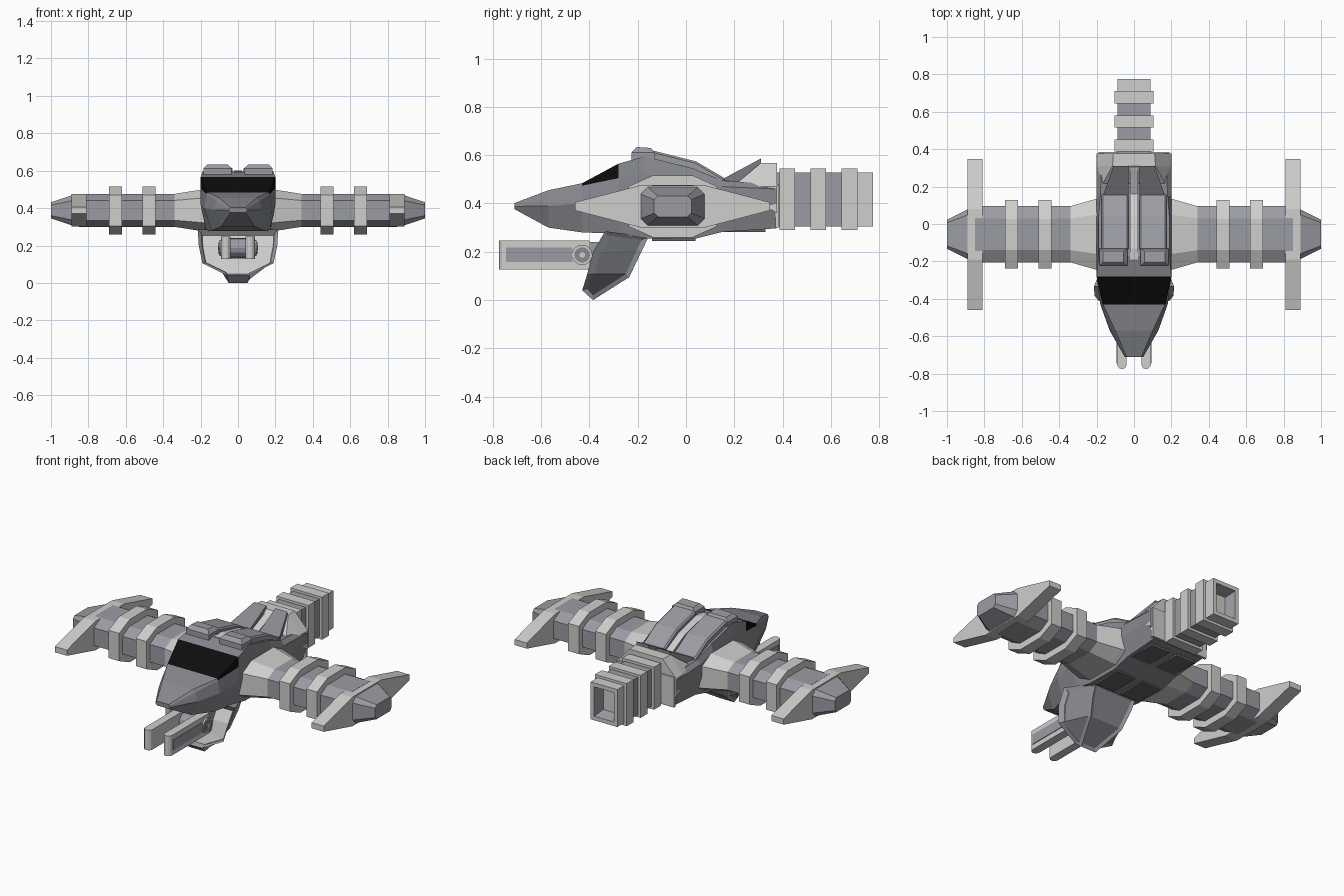
import bpy, bmesh, math
from mathutils import Vector

if "Cube" in bpy.data.objects:
    bpy.data.objects.remove(bpy.data.objects["Cube"])


def mat(name, r, g, b):
    m = bpy.data.materials.new(name)
    m.diffuse_color = (r, g, b, 1)
    m.use_nodes = True
    m.node_tree.nodes["Principled BSDF"].inputs["Base Color"].default_value = m.diffuse_color
    return m


LIGHT = mat("light grey", 0.62, 0.62, 0.61)
MID = mat("blue grey", 0.33, 0.335, 0.37)
HULL = mat("hull grey", 0.25, 0.255, 0.28)
DARK = mat("dark grey", 0.13, 0.13, 0.14)
BLACK = mat("window black", 0.004, 0.004, 0.004)


def finish(name, bm, mats, bevel=0):
    bmesh.ops.recalc_face_normals(bm, faces=bm.faces)
    me = bpy.data.meshes.new(name)
    bm.to_mesh(me)
    bm.free()
    for m in mats:
        me.materials.append(m)
    ob = bpy.data.objects.new(name, me)
    bpy.context.collection.objects.link(ob)
    if bevel:
        mod = ob.modifiers.new("bevel", 'BEVEL')
        mod.width, mod.segments = bevel, 1
    return ob


def loft_bm(rings, rule=lambda i, j: 0):
    bm = bmesh.new()
    vs = [[bm.verts.new(p) for p in r] for r in rings]
    n = len(rings[0])
    for i in range(len(rings) - 1):
        for j in range(n):
            k = (j + 1) % n
            f = bm.faces.new((vs[i][j], vs[i][k], vs[i + 1][k], vs[i + 1][j]))
            f.material_index = rule(i, j)
    bm.faces.new(vs[0])
    bm.faces.new(vs[-1])
    return bm


def loft(name, rings, mats, rule=lambda i, j: 0, bevel=0):
    return finish(name, loft_bm(rings, rule), mats, bevel)


def box(name, x, y, z, m, bevel=0):
    rings = [[(x[0], y[0], c), (x[1], y[0], c), (x[1], y[1], c), (x[0], y[1], c)] for c in z]
    return loft(name, rings, [m], bevel=bevel)


def side_profile(name, pts, x0, x1, m, bevel=0):
    return loft(name, [[(x, y, z) for y, z in pts] for x in (x0, x1)], [m], bevel=bevel)


# Main hull: stations of y, top, shoulder, middle and bottom (half width, z)
stations = [
    (-.71, .04, .402, .046, .396, .05, .388, .04, .376),
    (-.57, .10, .455, .115, .44, .13, .39, .09, .30),
    (-.43, .165, .484, .168, .474, .18, .40, .14, .28),
    (-.28, .20, .565, .20, .505, .20, .42, .17, .275),
    (-.17, .19, .595, .20, .52, .20, .42, .17, .256),
    (.03, .19, .545, .20, .50, .20, .40, .17, .252),
    (.15, .18, .495, .20, .47, .20, .40, .17, .282),
    (.375, .17, .48, .20, .46, .20, .40, .17, .297)]
rings = []
for y, *v in stations:
    half = [(v[k], y, v[k + 1]) for k in (0, 2, 4, 6)]
    rings.append(half + [(-x, yy, z) for x, yy, z in reversed(half)])
loft("hull", rings, [HULL, BLACK], lambda i, j: 1 if i == 2 and j in (0, 6, 7) else 0)


# Light rear housing that rises behind the roof pads
def housing(y, wt, zt, wb, zb):
    return [(-wb, y, zb), (wb, y, zb), (wb, y, .47), (wt, y, zt), (-wt, y, zt), (-wb, y, .47)]


loft("rear_housing", [housing(.21, .17, .485, .18, .44), housing(.31, .115, .567, .195, .40),
                      housing(.378, .11, .567, .20, .36)], [LIGHT])
box("rear_plate", (-.19, .19), (.37, .386), (.30, .48), LIGHT)

# Central roof spine
side_profile("roof_spine", [(-.19, .595), (-.13, .60), (.04, .56), (.16, .50), (.30, .56), (.30, .45), (-.19, .45)],
             -.022, .022, LIGHT)

for s, side in ((1, "right"), (-1, "left")):
    # Roof pads, ramps and front caps
    side_profile(side + "_roof_pad", [(-.14, .62), (.04, .575), (.16, .505), (.16, .45), (-.14, .52)],
                 s * .03, s * .175, MID, .008)
    loft(side + "_roof_ramp", [
        [(s * .03, .14, .44), (s * .17, .14, .44), (s * .17, .14, .495), (s * .03, .14, .495)],
        [(s * .03, .31, .50), (s * .11, .31, .50), (s * .11, .31, .586), (s * .03, .31, .586)]], [HULL])
    loft(side + "_roof_cap", [
        [(s * .035, -.225, .58), (s * .185, -.225, .58), (s * .185, -.13, .58), (s * .035, -.13, .58)],
        [(s * .035, -.225, .612), (s * .185, -.225, .612), (s * .185, -.13, .612), (s * .035, -.13, .612)],
        [(s * .055, -.205, .634), (s * .165, -.205, .634), (s * .165, -.145, .630), (s * .055, -.145, .630)]], [MID])

    # Belly panels
    box(side + "_front_belly_panel", (s * .025, s * .15), (-.14, .04), (.245, .27), DARK)
    box(side + "_rear_belly_panel", (s * .025, s * .15), (.16, .33), (.281, .31), DARK)

    # Wing sections: chamfered rectangles across x
    def octa(x, hy, hz, cy, cz):
        q = [(hy, hz - cz), (hy - cy, hz), (cy - hy, hz), (-hy, hz - cz),
             (-hy, cz - hz), (cy - hy, -hz), (hy - cy, -hz), (hy, cz - hz)]
        return [(s * x, -.055 + a, .388 + b) for a, b in q]

    loft(side + "_wing_root", [octa(.16, .20, .115, .09, .045), octa(.20, .19, .11, .085, .045),
                               octa(.34, .15, .088, .065, .035)], [LIGHT])
    loft(side + "_wing_tube", [octa(x, .15, .088, .065, .035) for x in (.33, .85)], [MID])
    for n, x in enumerate((.44, .62)):
        loft(f"{side}_wing_ring_{n + 1}", [octa(a, .183, .128, .10, .045) for a in (x, x + .07)], [LIGHT])
    loft(side + "_wing_tip", [octa(.88, .137, .083, .03, .03), octa(1.0, .077, .043, .015, .015)], [MID])

    # Long tapered blade at the wing end
    blade = [(-.46, .405), (-.19, .475), (.08, .475), (.348, .405),
             (.348, .371), (.08, .301), (-.19, .301), (-.46, .371)]
    side_profile(side + "_wing_blade", blade, s * .81, s * .89, LIGHT)

    # Gun rail with rounded muzzle, side groove and pivot disc
    plan = [(s * .09, -.40), (s * .04, -.40)]
    plan += [(s * (.065 - .025 * math.cos(a)), -.75 - .025 * math.sin(a))
             for a in [math.pi * k / 6 for k in range(7)]]
    loft(side + "_gun_rail", [[(x, y, z) for x, y in plan] for z in (.127, .247)], [LIGHT])
    box(side + "_gun_groove", (s * .088, s * .094), (-.745, -.47), (.157, .217), MID)
    for part, r, x0, x1, m in (("pivot", .042, .08, .100, LIGHT), ("pivot_face", .032, .09, .103, HULL),
                               ("pivot_hub", .012, .09, .106, LIGHT)):
        circle = [(-.43 + r * math.cos(k * math.pi / 8), .187 + r * math.sin(k * math.pi / 8)) for k in range(16)]
        side_profile(f"{side}_gun_{part}", circle, s * x0, s * x1, m)

# Gun mount and axle
box("gun_mount", (-.085, .085), (-.42, -.32), (.13, .24), MID)
axle = [(-.45 + .05 * math.cos(k * math.pi / 6), .187 + .05 * math.sin(k * math.pi / 6)) for k in range(12)]
side_profile("gun_axle", axle, -.06, .06, MID)

# Chin pod: rows of front and back edges, panels inset on every face
pod_rows = [(-.335, .285, .215, -.155, .262, .14), (-.385, .20, .21, -.185, .20, .135),
            (-.41, .105, .19, -.235, .095, .11), (-.43, .04, .06, -.385, .0, .05)]
bm = loft_bm([[(-wf, yf, zf), (wf, yf, zf), (wb, yb, zb), (-wb, yb, zb)]
              for yf, zf, wf, yb, zb, wb in pod_rows])
bmesh.ops.recalc_face_normals(bm, faces=bm.faces)
bm.normal_update()
groups = [[f for f in bm.faces if f.normal.y < -.8],
          [f for f in bm.faces if f.normal.x > .45],
          [f for f in bm.faces if f.normal.x < -.45],
          [f for f in bm.faces if f.normal.y > .3 and abs(f.normal.x) < .3]]
for n, g in enumerate(groups):
    if g:
        bmesh.ops.inset_region(bm, faces=g, thickness=.018, depth=-.03 if n == 0 else -.008,
                               use_even_offset=True, use_boundary=True)
        for f in g:
            f.material_index = 1 if n == 0 else 2
finish("chin_pod", bm, [MID, LIGHT, HULL])


# Tail pipe: square tube with raised bands and a hollow end
def square(y, hx, hz):
    return [(a * hx, y, .417 + b * hz) for a, b in ((1, 1), (-1, 1), (-1, -1), (1, -1))]


loft("tail_pipe", [square(.36, .088, .112), square(.71, .088, .112), square(.775, .088, .112),
                   square(.775, .066, .088), square(.69, .045, .062)],
     [MID, LIGHT], lambda i, j: 0 if i in (0, 3) else 1)
for n, y in enumerate((.387, .515, .645)):
    loft(f"tail_band_{n + 1}", [square(a, .105, .127) for a in (y, y + .065)], [LIGHT])
